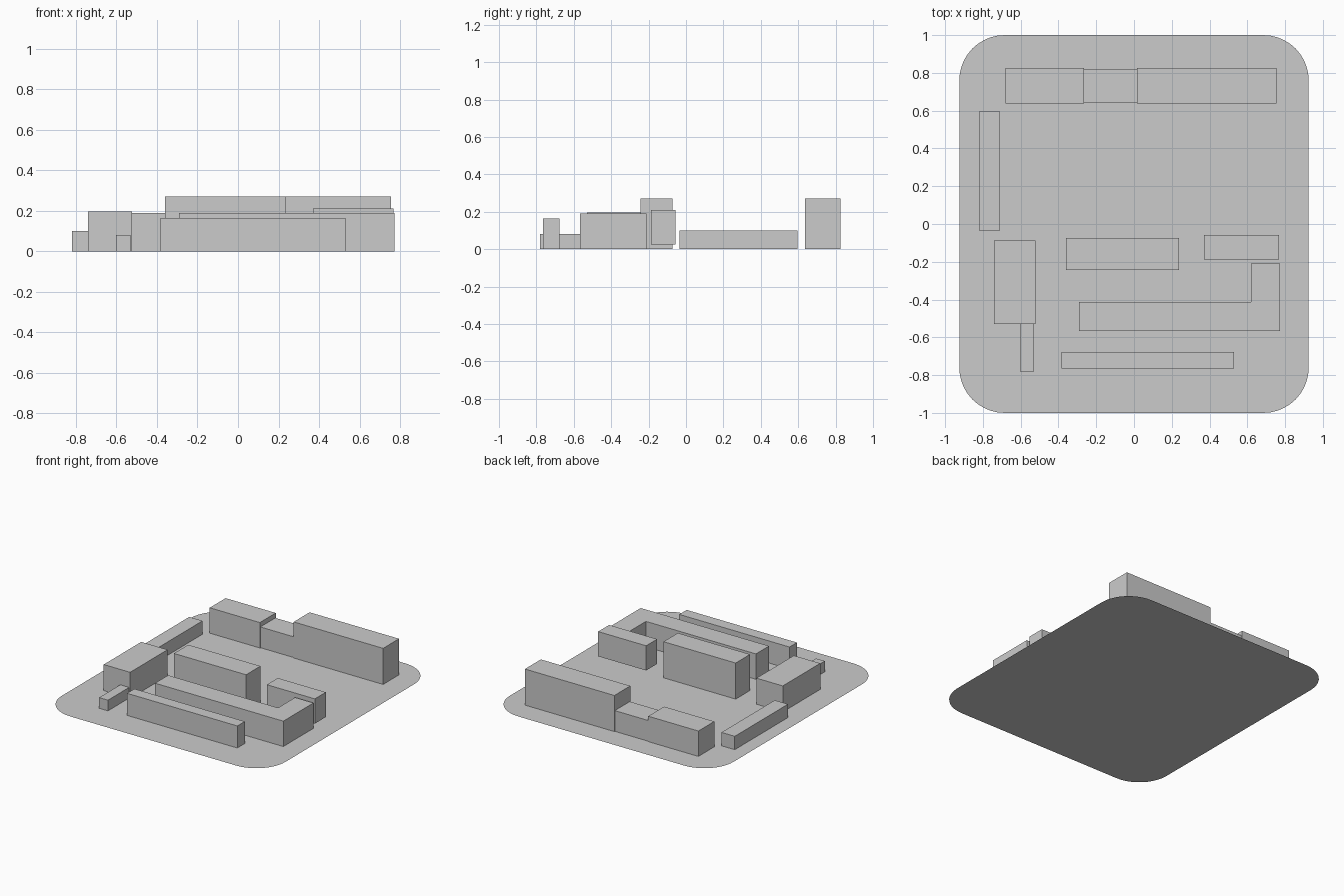
import bpy
from math import sin, cos, pi

if "Cube" in bpy.data.objects:
    bpy.data.objects.remove(bpy.data.objects["Cube"])


def prism(name, outline, z0, z1=None):
    """Flat-sided solid from an anticlockwise outline; a single flat face if z1 is None."""
    n = len(outline)
    verts = [(x, y, z0) for x, y in outline]
    faces = [list(range(n))]
    if z1 is not None:
        verts += [(x, y, z1) for x, y in outline]
        faces = [list(range(n))[::-1], list(range(n, 2 * n))]
        faces += [[i, (i + 1) % n, (i + 1) % n + n, i + n] for i in range(n)]
    mesh = bpy.data.meshes.new(name)
    mesh.from_pydata(verts, [], faces)
    mesh.update()
    obj = bpy.data.objects.new(name, mesh)
    bpy.context.collection.objects.link(obj)
    return obj


def rounded_rect(x0, x1, y0, y1, r, steps):
    """Anticlockwise rectangle with rounded corners."""
    centres = [(x1 - r, y1 - r), (x0 + r, y1 - r), (x0 + r, y0 + r), (x1 - r, y0 + r)]
    pts = []
    for q, (cx, cy) in enumerate(centres):
        for i in range(steps + 1):
            a = (q + i / steps) * pi / 2
            p = (cx + r * cos(a), cy + r * sin(a))
            if not pts or abs(p[0] - pts[-1][0]) + abs(p[1] - pts[-1][1]) > 1e-5:
                pts.append(p)
    if abs(pts[0][0] - pts[-1][0]) + abs(pts[0][1] - pts[-1][1]) < 1e-5:
        pts.pop()
    return pts


# Site plate and the oval sports field lying on it
prism("site_plate", rounded_rect(-0.925, 0.925, -1, 1, 0.24, 10), 0)
prism("sports_field", rounded_rect(-0.52, 0.63, 0.09, 0.51, 0.21, 12), 0.0008)

# Rectangular buildings: x0, x1, y0, y1, bottom, top
blocks = {
    "north_hall_west": (-0.68, -0.265, 0.637, 0.825, 0, 0.19),
    "north_hall_link": (-0.265, 0.015, 0.643, 0.82, 0, 0.155),
    "north_hall_east": (0.015, 0.755, 0.637, 0.825, 0, 0.27),
    "west_stand": (-0.82, -0.71, -0.035, 0.595, 0, 0.10),
    "west_block": (-0.74, -0.522, -0.53, -0.087, 0, 0.195),
    "west_annex": (-0.603, -0.53, -0.78, -0.53, 0, 0.08),
    "central_block": (-0.36, 0.237, -0.243, -0.073, 0, 0.27),
    "raised_east_block": (0.37, 0.767, -0.187, -0.057, 0.025, 0.21),
    "south_block": (-0.383, 0.53, -0.765, -0.677, 0, 0.165),
}
for name, (x0, x1, y0, y1, z0, z1) in blocks.items():
    prism(name, [(x0, y0), (x1, y0), (x1, y1), (x0, y1)], z0, z1)

# L-shaped building
prism("l_shaped_block", [(-0.29, -0.567), (0.772, -0.567), (0.772, -0.21),
                         (0.62, -0.21), (0.62, -0.412), (-0.29, -0.412)], 0, 0.19)
